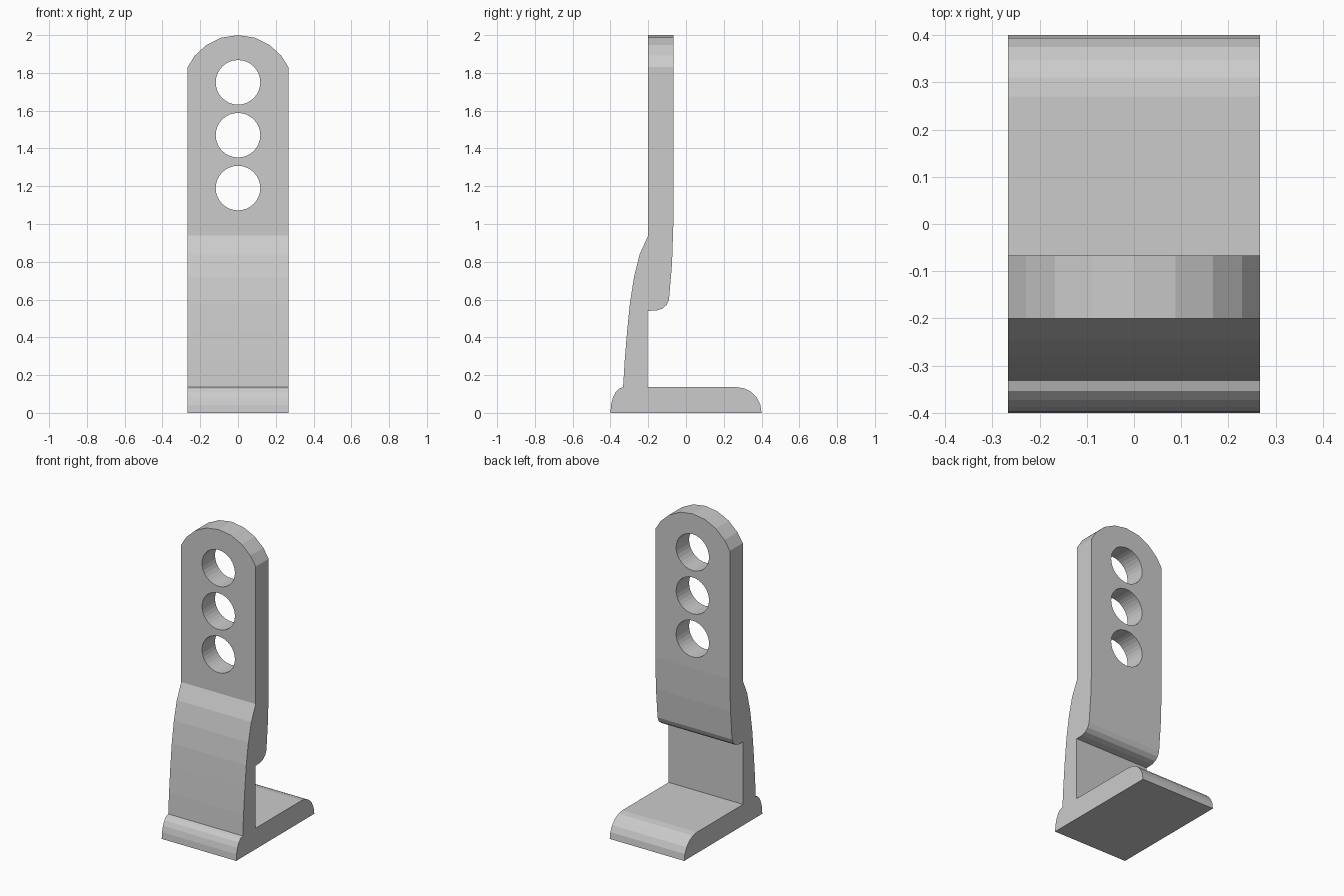
import bpy, bmesh, math

if "Cube" in bpy.data.objects:
    bpy.data.objects.remove(bpy.data.objects["Cube"])

HALF_W = 0.267

grey = bpy.data.materials.new("light grey")
grey.diffuse_color = (0.6, 0.6, 0.6, 1)
grey.use_nodes = True
grey.node_tree.nodes["Principled BSDF"].inputs["Base Color"].default_value = grey.diffuse_color


def prism(name, pts, axis, lo, hi):
    """Extrude a 2D outline along x (points are y, z) or along y (points are x, z)."""
    bm = bmesh.new()
    place = (lambda a, b: (lo, a, b)) if axis == "x" else (lambda a, b: (a, lo, b))
    face = bm.faces.new([bm.verts.new(place(a, b)) for a, b in pts])
    out = bmesh.ops.extrude_face_region(bm, geom=[face])
    verts = [v for v in out["geom"] if isinstance(v, bmesh.types.BMVert)]
    step = (hi - lo, 0, 0) if axis == "x" else (0, hi - lo, 0)
    bmesh.ops.translate(bm, verts=verts, vec=step)
    bmesh.ops.recalc_face_normals(bm, faces=bm.faces)
    mesh = bpy.data.meshes.new(name)
    bm.to_mesh(mesh)
    bm.free()
    mesh.materials.append(grey)
    ob = bpy.data.objects.new(name, mesh)
    bpy.context.collection.objects.link(ob)
    return ob


def cut(target, cutter, operation):
    """Apply a boolean and remove the cutter."""
    mod = target.modifiers.new("cut", "BOOLEAN")
    mod.operation, mod.solver, mod.object = operation, "EXACT", cutter
    bpy.context.view_layer.objects.active = target
    bpy.ops.object.modifier_apply(modifier=mod.name)
    bpy.data.objects.remove(cutter)


def arc(cy, cz, ry, rz, a0, a1, n):
    return [(cy + ry * math.cos(math.radians(a0 + (a1 - a0) * i / n)),
             cz + rz * math.sin(math.radians(a0 + (a1 - a0) * i / n))) for i in range(n + 1)]


# Side profile: rounded toe, curved neck, upright plate, rounded step, foot
toe = arc(-0.333, 0, 0.067, 0.136, 180, 90, 5)
neck = [(-0.325, 0.27), (-0.312, 0.43), (-0.297, 0.58), (-0.275, 0.72), (-0.245, 0.84), (-0.2, 0.94)]
plate = [(-0.2, 2.0), (-0.067, 2.0), (-0.067, 1.0), (-0.074, 0.79), (-0.09, 0.60)]
step = [(-0.102, 0.572), (-0.125, 0.552), (-0.155, 0.542), (-0.203, 0.54), (-0.203, 0.136)]
heel = arc(0.27, 0, 0.13, 0.136, 90, 0, 5)
bracket = prism("bracket", toe + neck + plate + step + heel, "x", -HALF_W, HALF_W)

# Arched top
top = [(x, 1.705 + math.sqrt(0.295 ** 2 - x * x))
       for x in (HALF_W, 0.229, 0.167, 0.088, 0, -0.088, -0.167, -0.229, -HALF_W)]
arch = [(-0.5, -0.2), (0.5, -0.2), (0.5, top[0][1])] + top + [(-0.5, top[0][1])]
cut(bracket, prism("arch_cutter", arch, "y", -1, 1), "INTERSECT")

# Three bolt holes
for z in (1.19, 1.47, 1.75):
    hole = arc(0, z, 0.118, 0.118, 0, 360, 32)[:-1]
    cut(bracket, prism("hole_cutter", hole, "y", -1, 1), "DIFFERENCE")
